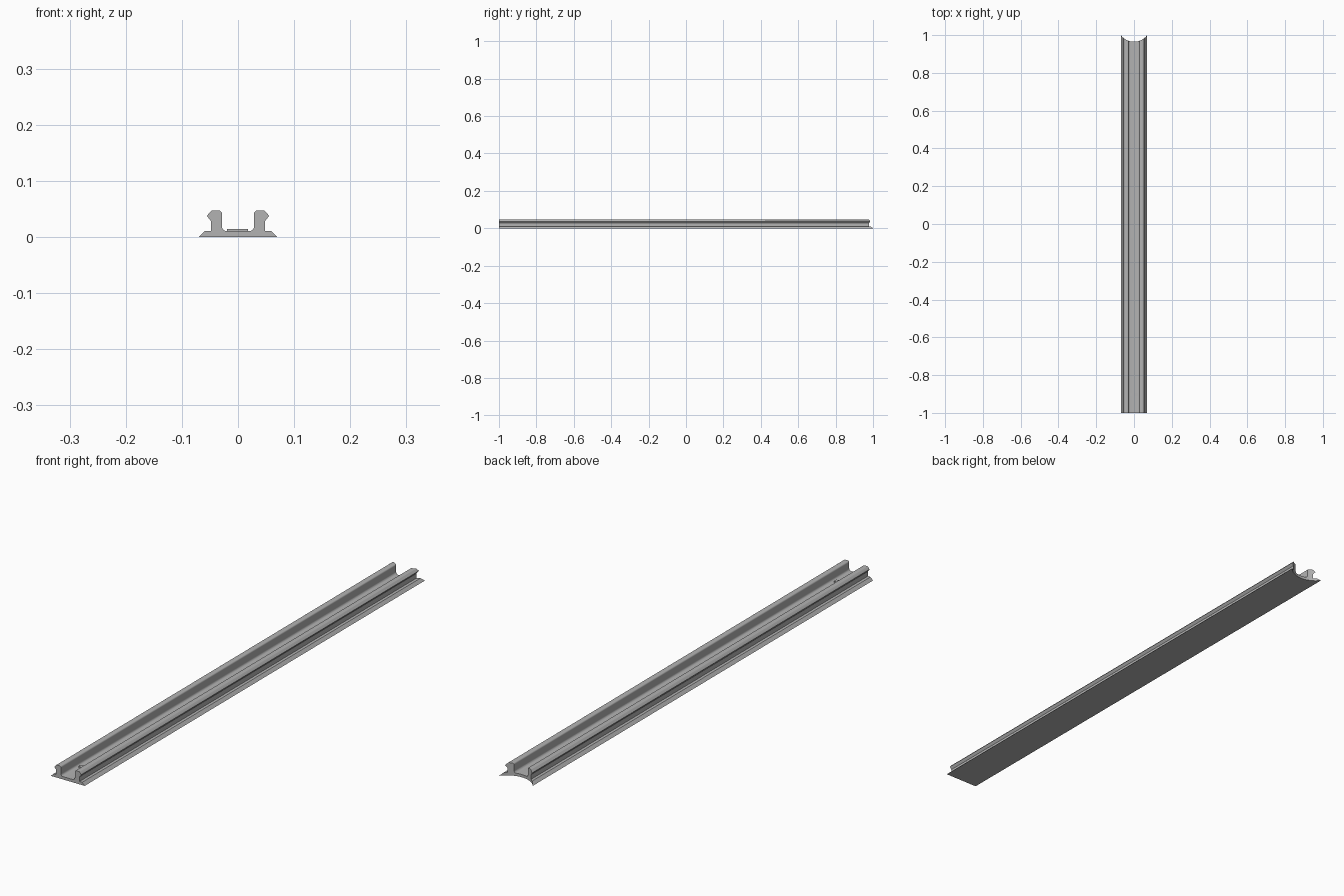
import bpy, bmesh
from math import sin, cos, radians

old = bpy.data.objects.get("Cube")
if old:
    bpy.data.objects.remove(old, do_unlink=True)

grey = bpy.data.materials.new("plain grey")
grey.use_nodes = True
colour = (0.45, 0.45, 0.45, 1)
grey.diffuse_color = colour
grey.node_tree.nodes["Principled BSDF"].inputs["Base Color"].default_value = colour


def finish(name, bm):
    bmesh.ops.recalc_face_normals(bm, faces=bm.faces)
    mesh = bpy.data.meshes.new(name)
    bm.to_mesh(mesh)
    bm.free()
    ob = bpy.data.objects.new(name, mesh)
    bpy.context.collection.objects.link(ob)
    mesh.materials.append(grey)
    return ob


def extrude(bm, points, offset):
    face = bm.faces.new([bm.verts.new(p) for p in points])
    new = bmesh.ops.extrude_face_region(bm, geom=[face])["geom"]
    bmesh.ops.translate(bm, vec=offset,
                        verts=[v for v in new if isinstance(v, bmesh.types.BMVert)])


def arc(cx, cz, r, start, end, steps=5):
    angles = [radians(start + (end - start) * i / steps) for i in range(steps + 1)]
    return [(cx + r * cos(a), cz + r * sin(a)) for a in angles]


# Half section: flared foot, lipped rail, filleted channel
half = [(0.0695, 0), (0.059, 0.0105), (0.048, 0.0105), (0.048, 0.028)]
half += arc(0.053, 0.0375, 0.002, -40, 45, 3)
half += arc(0.0455, 0.0435, 0.0035, 45, 90, 3)
half += arc(0.0345, 0.041, 0.006, 90, 180)
half += arc(0.0205, 0.0185, 0.008, 0, -90)
section = half + [(-x, z) for x, z in reversed(half)]

bm = bmesh.new()
extrude(bm, [(x, -1, z) for x, z in section], (0, 2, 0))
rail = finish("double_rail", bm)

# Round cutter for the concave back end
bm = bmesh.new()
bmesh.ops.create_cone(bm, cap_ends=True, segments=96, radius1=0.087,
                      radius2=0.087, depth=0.3)
bmesh.ops.translate(bm, vec=(0, 1.052, 0), verts=bm.verts)
cutter = finish("end_cutter", bm)
cutter.hide_render = True

cut = rail.modifiers.new("concave end", "BOOLEAN")
cut.operation = "DIFFERENCE"
cut.solver = "EXACT"
cut.object = cutter
bpy.context.view_layer.objects.active = rail
rail.select_set(True)
bpy.ops.object.modifier_apply(modifier=cut.name)
bpy.data.objects.remove(cutter, do_unlink=True)
bpy.ops.object.shade_smooth_by_angle(angle=radians(30))

# Small raised pad on the channel floor near the front
bm = bmesh.new()
extrude(bm, [(-0.02, -0.91, 0.01), (0.018, -0.91, 0.01),
             (0.018, -0.895, 0.01), (-0.02, -0.895, 0.01)], (0, 0, 0.0045))
finish("channel_pad", bm)
